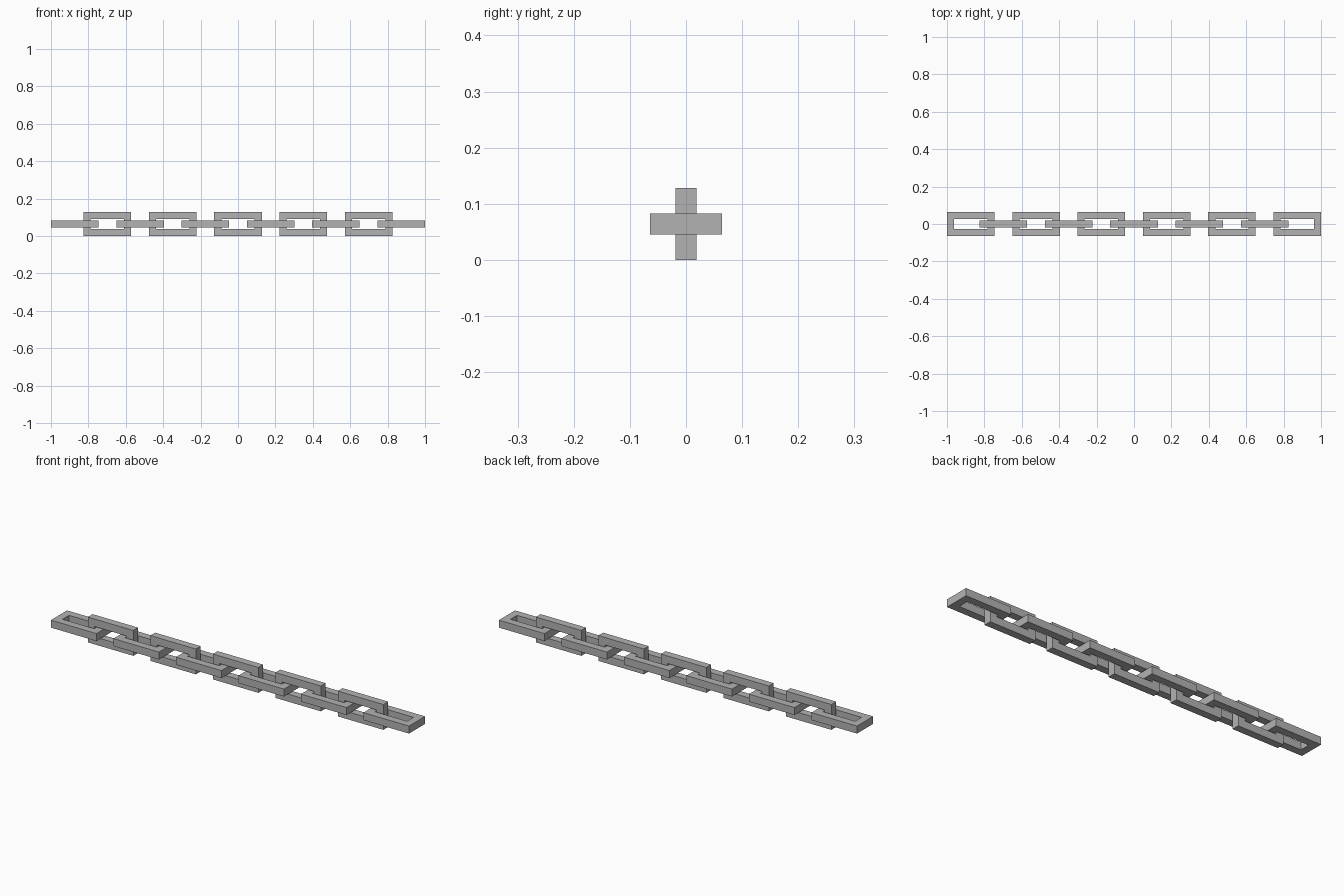
import bpy, bmesh, math
from mathutils import Matrix

if "Cube" in bpy.data.objects:
    bpy.data.objects.remove(bpy.data.objects["Cube"])

LENGTH, WIDTH, BAR = 0.254, 0.128, 0.038   # outer link size and square bar thickness
COUNT = 11
STEP = (2 - LENGTH) / (COUNT - 1)

steel = bpy.data.materials.new("grey_steel")
steel.diffuse_color = (0.45, 0.45, 0.45, 1)
steel.use_nodes = True
steel.node_tree.nodes["Principled BSDF"].inputs["Base Color"].default_value = steel.diffuse_color


def make_link(name, x, upright):
    """Rectangular ring of square bar, lying flat or turned on edge."""
    bm = bmesh.new()
    rings = []
    for z in (-BAR / 2, BAR / 2):
        for inset in (0, BAR):
            hx, hy = LENGTH / 2 - inset, WIDTH / 2 - inset
            rings.append([bm.verts.new((sx * hx, sy * hy, z))
                          for sx, sy in ((-1, -1), (1, -1), (1, 1), (-1, 1))])
    low_out, low_in, top_out, top_in = rings
    # Bridge the four loops into bottom, outside, top and inside walls
    for a, b in ((low_in, low_out), (low_out, top_out), (top_out, top_in), (top_in, low_in)):
        for i in range(4):
            j = (i + 1) % 4
            bm.faces.new((a[i], a[j], b[j], b[i]))
    bmesh.ops.recalc_face_normals(bm, faces=bm.faces)
    if upright:
        bm.transform(Matrix.Rotation(math.pi / 2, 4, 'X'))
    mesh = bpy.data.meshes.new(name)
    bm.to_mesh(mesh)
    bm.free()
    mesh.materials.append(steel)
    link = bpy.data.objects.new(name, mesh)
    link.location = (x, 0, WIDTH / 2)
    bpy.context.collection.objects.link(link)


# Alternate flat and upright links along the chain
for n in range(COUNT):
    upright = n % 2 == 1
    kind = "upright_link" if upright else "flat_link"
    make_link(f"{kind}_{n // 2 + 1}", -1 + LENGTH / 2 + n * STEP, upright)
